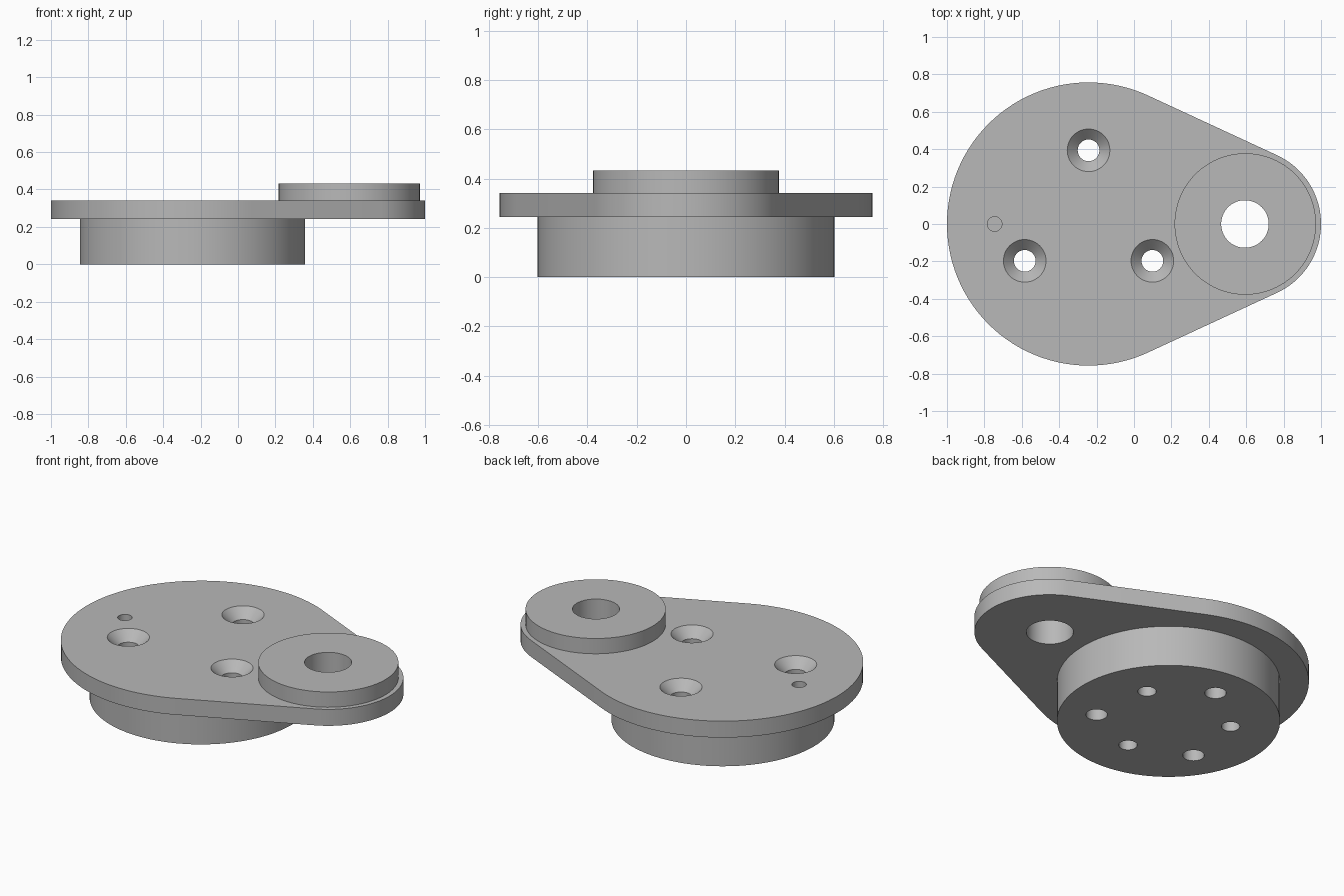
import bpy
import bmesh
from math import sin, cos, pi, acos, radians

default = bpy.data.objects.get("Cube")
if default:
    bpy.data.objects.remove(default, do_unlink=True)

steel = bpy.data.materials.new("plain grey")
steel.use_nodes = True
grey = (0.48, 0.48, 0.48, 1)
steel.diffuse_color = grey
steel.node_tree.nodes["Principled BSDF"].inputs["Base Color"].default_value = grey

SEGMENTS = 96
HUB_X, HUB_R = -0.243, 0.757      # large end of the plate
LUG_X, LUG_R = 0.595, 0.405       # small end of the plate
BASE_TOP, PLATE_TOP, PAD_TOP = 0.243, 0.341, 0.432


def arc(cx, cy, r, start=0, sweep=2 * pi, steps=SEGMENTS, closed=True):
    count = steps if closed else steps + 1
    return [(cx + r * cos(start + sweep * i / steps),
             cy + r * sin(start + sweep * i / steps)) for i in range(count)]


def loft(name, sections):
    """Closed solid through outlines stacked as (points, z)."""
    bm = bmesh.new()
    rings = [[bm.verts.new((x, y, z)) for x, y in pts] for pts, z in sections]
    n = len(rings[0])
    for low, high in zip(rings, rings[1:]):
        for i in range(n):
            j = (i + 1) % n
            bm.faces.new((low[i], low[j], high[j], high[i]))
    bm.faces.new(rings[0][::-1])
    bm.faces.new(rings[-1])
    bmesh.ops.recalc_face_normals(bm, faces=bm.faces)
    mesh = bpy.data.meshes.new(name)
    bm.to_mesh(mesh)
    bm.free()
    mesh.materials.append(steel)
    ob = bpy.data.objects.new(name, mesh)
    bpy.context.collection.objects.link(ob)
    return ob


def turned(name, cx, cy, profile, steps=SEGMENTS):
    return loft(name, [(arc(cx, cy, r, steps=steps), z) for r, z in profile])


def around_hub(radius, angle):
    a = radians(angle)
    return HUB_X + radius * cos(a), radius * sin(a)


def drill(ob, cutters):
    for cutter in cutters:
        mod = ob.modifiers.new("hole", 'BOOLEAN')
        mod.operation = 'DIFFERENCE'
        mod.solver = 'EXACT'
        mod.object = cutter
    bpy.context.view_layer.update()
    evaluated = ob.evaluated_get(bpy.context.evaluated_depsgraph_get())
    mesh = bpy.data.meshes.new_from_object(evaluated)
    ob.modifiers.clear()
    ob.data = mesh
    mesh.shade_smooth()
    mesh.set_sharp_from_angle(angle=radians(30))


# Solid bodies: round base, two-arc plate with tangent sides, raised pad
base = turned("base_disc", HUB_X, 0, [(0.602, 0), (0.602, BASE_TOP)])
pad = turned("pivot_pad", LUG_X, 0, [(0.378, PLATE_TOP), (0.378, PAD_TOP)])
t = acos((HUB_R - LUG_R) / (LUG_X - HUB_X))
outline = (arc(HUB_X, 0, HUB_R, t, 2 * pi - 2 * t, 72, False)
           + arc(LUG_X, 0, LUG_R, -t, 2 * t, 40, False))
plate = loft("arm_plate", [(outline, BASE_TOP), (outline, PLATE_TOP)])

# Countersunk through holes
HOLE, SINK, LIFT = 0.058, 0.114, 0.02
screws = [turned("screw_cutter", *around_hub(0.394, a),
                 [(HOLE, -0.1), (HOLE, PLATE_TOP - SINK + HOLE),
                  (SINK + LIFT, PLATE_TOP + LIFT)], 48)
          for a in (90, 210, 330)]

# Blind holes from below, locating pin hole and pivot bore
blinds = [turned("blind_cutter", *around_hub(0.34, a),
                 [(0.05, -0.1), (0.05, 0.2)], 48) for a in (30, 150, 270)]
pin = turned("pin_cutter", -0.745, 0, [(0.039, 0.255), (0.039, 0.5)], 48)
bore = turned("bore_cutter", LUG_X - 0.002, 0, [(0.127, -0.1), (0.127, 0.6)])

drill(base, screws + blinds)
drill(plate, screws + [pin, bore])
drill(pad, [bore])

for cutter in screws + blinds + [pin, bore]:
    bpy.data.objects.remove(cutter, do_unlink=True)
